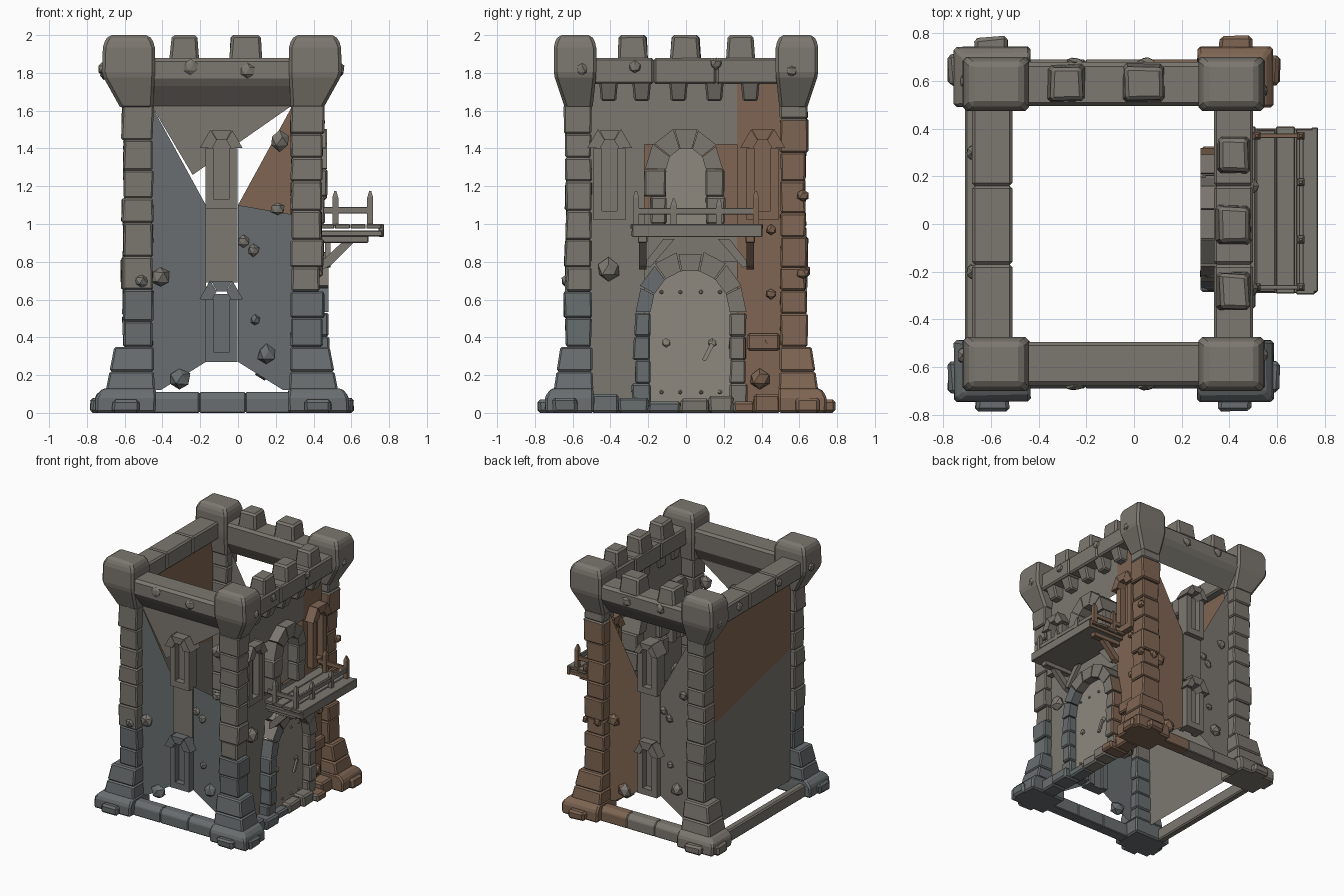
import bpy, bmesh, math, random
from mathutils import Vector

if "Cube" in bpy.data.objects:
    bpy.data.objects.remove(bpy.data.objects["Cube"])

random.seed(4)
XC = -0.085                                   # tower axis in x

def mat(name, c):
    m = bpy.data.materials.new(name)
    m.diffuse_color = (*c, 1)
    m.use_nodes = True
    m.node_tree.nodes["Principled BSDF"].inputs["Base Color"].default_value = m.diffuse_color
    return m
STONE = [mat("stone", (.20, .185, .16)), mat("slate", (.14, .155, .16)),
         mat("brown_stone", (.21, .13, .085)), mat("pale_stone", (.27, .245, .205))]

def finish(name, bm, tone=None):
    bmesh.ops.recalc_face_normals(bm, faces=bm.faces)
    me = bpy.data.meshes.new(name)
    bm.to_mesh(me)
    bm.free()
    for m in STONE:
        me.materials.append(m)
    for p in me.polygons:                     # weathering tone by location
        x, y, z = p.center
        t = 2 if (x > .15 and y > .3 and z < 1.55) else 1 if (z < .7 and y < -.1) else 0
        p.material_index = t if tone is None else tone
    ob = bpy.data.objects.new(name, me)
    bpy.context.collection.objects.link(ob)
    return ob

def loft(bm, rings, bevel=.012, jit=0.0):
    """Stack of rectangles (x0, x1, y0, y1, z), closed and bevelled."""
    rs = []
    for x0, x1, y0, y1, z in rings:
        rs.append([bm.verts.new((x + random.uniform(-jit, jit), y + random.uniform(-jit, jit), z))
                   for x, y in ((x0, y0), (x1, y0), (x1, y1), (x0, y1))])
    fs = [bm.faces.new(rs[0]), bm.faces.new(rs[-1])]
    for a, b in zip(rs, rs[1:]):
        for i in range(4):
            fs.append(bm.faces.new((a[i], a[(i + 1) % 4], b[(i + 1) % 4], b[i])))
    if bevel:
        es = {e for f in fs for e in f.edges}
        bmesh.ops.recalc_face_normals(bm, faces=fs)
        bmesh.ops.bevel(bm, geom=list(es), offset=bevel, segments=1, affect='EDGES', profile=.5)

def box(bm, x0, x1, y0, y1, z0, z1, bevel=.01, jit=0.0):
    loft(bm, [(x0, x1, y0, y1, z0), (x0, x1, y0, y1, z1)], bevel, jit)

# Maps from (u along wall, v up, d across wall) to world
def on_x(u, v, d): return (d, u, v)
def on_y(u, v, d): return (u, d, v)
def along_x(u, v, d): return (d, u, v)

def prism(bm, pts, fn, d0, d1):
    a = [bm.verts.new(fn(u, v, d0)) for u, v in pts]
    b = [bm.verts.new(fn(u, v, d1)) for u, v in pts]
    bm.faces.new(a)
    bm.faces.new(b)
    for i in range(len(a)):
        j = (i + 1) % len(a)
        bm.faces.new((a[i], a[j], b[j], b[i]))

def sheet(bm, pts, fn, d):
    bm.faces.new([bm.verts.new(fn(u, v, d)) for u, v in pts])

def arch(bm, fn, cu, cv, ri, ro, n, d0, d1, ky=1.0):
    for i in range(n):
        a, b = math.pi * i / n + .015, math.pi * (i + 1) / n - .015
        r = ro + random.uniform(-.012, .012)
        prism(bm, [(cu + q * math.cos(t), cv + q * ky * math.sin(t))
                   for q, t in ((ri, a), (r, a), (r, b), (ri, b))], fn, d0, d1)

def rock(bm, p, r, flat=(1, 1, 1)):
    vs = bmesh.ops.create_icosphere(bm, subdivisions=1, radius=r)['verts']
    for v in vs:
        v.co = Vector(p) + Vector([c * f * random.uniform(.82, 1.1) for c, f in zip(v.co, flat)])

# Corner pillars, flared feet, plinths and turret caps
for sx, xn in ((-1, "left"), (1, "right")):
    for sy, yn in ((-1, "front"), (1, "back")):
        def ring(a, b, c, d, z):
            xs = sorted((XC + sx * a, XC + sx * b))
            ys = sorted((sy * c, sy * d))
            return (*xs, *ys, z)
        bm = bmesh.new()
        z = .35
        while z < 1.6:
            h = min(random.uniform(.12, .18), 1.63 - z)
            if 1.63 - z - h < .06:
                h = 1.63 - z
            e = random.uniform(-.008, .018)
            loft(bm, [ring(.365, .525 + e, .50, .635 + e * .6, z), ring(.365, .525 + e, .50, .635 + e * .6, z + h)], .009, .005)
            z += h
        finish(f"{yn}_{xn}_pillar", bm)
        bm = bmesh.new()
        loft(bm, [ring(.35, .67, .49, .745, 0), ring(.35, .67, .49, .745, .09), ring(.355, .63, .49, .71, .13)], .012, .004)
        loft(bm, [ring(.355, .615, .49, .70, .12), ring(.36, .595, .495, .685, .22)], .01)
        loft(bm, [ring(.36, .595, .495, .685, .22), ring(.36, .57, .495, .665, .35)], .01)
        box(bm, *ring(.44, .58, .70, .785, 0)[:4], 0, .07, .015, .008)
        box(bm, *ring(.62, .695, .58, .71, 0)[:4], 0, .08, .015, .008)
        finish(f"{yn}_{xn}_plinth", bm)
        bm = bmesh.new()
        loft(bm, [ring(.365, .535, .495, .64, 1.61), ring(.355, .635, .475, .70, 1.79),
                  ring(.355, .63, .475, .70, 1.95), ring(.385, .60, .50, .675, 2.0)], .016)
        finish(f"{yn}_{xn}_turret_cap", bm)

# Broken front wall: side panels and a hanging top triangle
bm = bmesh.new()
F = -.565
sheet(bm, [(-.46, 1.63), (-.17, 1.1), (-.17, .27), (-.41, .12), (-.46, .12)], on_y, F)
sheet(bm, [(-.46, 1.63), (.29, 1.63), (-.24, 1.26)], on_y, F)
sheet(bm, [(0, 1.1), (.29, 1.05), (.29, .12), (.24, .12), (0, .27)], on_y, F)
finish("front_wall", bm)
# Back wall
bm = bmesh.new()
sheet(bm, [(-.46, 1.63), (-.17, 1.1), (-.17, .27), (-.41, .12), (-.46, .12)], on_y, -F)
sheet(bm, [(0, 1.1), (.29, 1.63), (.29, .12), (.24, .12), (0, .27)], on_y, -F)
finish("back_wall", bm)
# Left wall in two tones
bm = bmesh.new()
sheet(bm, [(-.52, .1), (.52, .1), (.52, .9), (-.52, 1.15)], on_x, -.575)
finish("left_wall_lower", bm, 0)
bm = bmesh.new()
sheet(bm, [(-.52, 1.15), (.52, .9), (.52, 1.75), (-.52, 1.75)], on_x, -.575)
finish("left_wall_upper", bm, 2)
# Right wall strips around the doorways
bm = bmesh.new()
R = .39
for pts in ([(-.51, .02), (-.22, .02), (-.22, 1.75), (-.51, 1.75)],
            [(.27, .02), (.51, .02), (.51, 1.75), (.27, 1.75)],
            [(-.22, 1.42), (.27, 1.42), (.27, 1.75), (-.22, 1.75)],
            [(-.22, .80), (.27, .80), (.27, 1.0), (-.22, 1.0)]):
    sheet(bm, pts, on_x, R)
finish("right_wall", bm)

# Base course between the plinths
bm = bmesh.new()
for k in range(3):
    a, b = -.45 + k * .245, -.45 + (k + 1) * .245
    for s in (-1, 1):
        y0, y1 = sorted((s * .60, s * .69))
        yt = sorted((s * .60, s * .665))
        loft(bm, [(a, b, y0, y1, 0), (a, b, y0, y1, .08), (a, b, *yt, .11)], .006)
box(bm, -.71, -.65, -.5, .5, 0, .1)
for y0, y1, x1, h in ((-.5, -.36, .49, .1), (-.36, -.2, .51, .08), (-.2, -.03, .47, .06), (-.03, .12, .48, .075),
                      (.12, .25, .5, .09), (.25, .36, .53, .06), (.36, .5, .49, .1)):
    box(bm, .36, x1, y0, y1, 0, h, .012, .005)
finish("base_course", bm)

# Parapet bands
bm = bmesh.new()
for s in (-1, 1):
    prism(bm, [(s * y, z) for y, z in ((.56, 1.62), (.655, 1.73), (.68, 1.77), (.68, 1.86), (.66, 1.88),
                                       (.51, 1.88), (.495, 1.86), (.50, 1.72))], along_x, -.46, .29)
for a, b in ((-.5, -.17), (-.17, .16), (.16, .5)):
    box(bm, -.68, -.51, a, b, 1.74, 1.88, .012)
    box(bm, .335, .50, a, b, 1.74, 1.88, .012)
finish("parapet", bm)

# Merlons on the back and right, corbels under the right parapet
bm = bmesh.new()
for a, b in ((-.365, -.205), (-.05, .13)):
    loft(bm, [(a, b, .51, .67, 1.86), (a + .015, b - .015, .52, .655, 2.0)], .014, .006)
for a, b in ((-.365, -.2), (-.085, .08), (.21, .365)):
    loft(bm, [(.345, .49, a, b, 1.86), (.36, .48, a + .012, b - .012, 2.0)], .014, .006)
finish("merlons", bm)
bm = bmesh.new()
for y in (-.41, -.235, -.04, .15, .34):
    loft(bm, [(.37, .45, y - .04, y + .04, 1.65), (.37, .49, y - .05, y + .05, 1.76)], .01)
finish("corbels", bm)

# Arrow slits: jambs, recessed panel, arched head
def slit(name, fn, c, z0, z1, s, d):
    bm = bmesh.new()
    for k in (-1, 1):
        u = sorted((c + k * .04, c + k * .085))
        prism(bm, [(u[0], z0), (u[1], z0), (u[1], z1), (u[0], z1)], fn, d - s * .05, d + s * .05)
    prism(bm, [(c - .05, z0), (c + .05, z0), (c + .05, z1 + .03), (c - .05, z1 + .03)], fn, d - s * .03, d)
    prism(bm, [(c - .085, z0), (c + .085, z0), (c + .06, z0 + .05), (c - .06, z0 + .05)], fn, d, d + s * .05)
    arch(bm, fn, c, z1, .05, .11, 3, d - s * .055, d + s * .075)
    finish(name, bm)
for s, n in ((-1, "front"), (1, "back")):
    slit(n + "_upper_slit", on_y, -.087, 1.08, 1.40, s, s * .565)
    slit(n + "_lower_slit", on_y, -.087, .27, .60, s, s * .565)
    bm = bmesh.new()
    prism(bm, [(-.172, .69), (-.002, .69), (-.002, 1.1), (-.172, 1.1)], on_y, s * .55, s * .575)
    finish(n + "_slit_apron", bm)
for s, n in ((-1, "near"), (1, "far")):
    slit("right_%s_slit" % n, on_x, s * .405, 1.02, 1.40, 1, R)

# Doorways: jamb stones, voussoirs, leaf
def doorway(name, c, z0, zs, ri, ro, n, d0, d1, leaf):
    bm = bmesh.new()
    k = max(2, round((zs - z0) / .12))
    h = (zs - z0) / k
    for i in range(k):
        for s in (-1, 1):
            y = sorted((c + s * ri, c + s * (ro + random.uniform(-.02, .02))))
            box(bm, d0 + random.uniform(0, .03), d1 + random.uniform(-.012, .015), *y, z0 + i * h, z0 + (i + 1) * h, .009, .004)
    arch(bm, on_x, c, zs, ri, ro, n, d0, d1 + .01, 1.08)
    finish(name + "_surround", bm)
    bm = bmesh.new()
    pts = [(c + ri * 1.03, z0), *[(c + ri * 1.03 * math.cos(math.pi * i / 8), zs + ri * 1.1 * math.sin(math.pi * i / 8)) for i in range(9)],
           (c - ri * 1.03, z0)]
    prism(bm, pts, on_x, leaf - .03, leaf)
    finish(name + "_leaf", bm, 3)
doorway("door", .022, .03, .53, .21, .30, 7, .28, .47, .41)
doorway("balcony_door", .0, 1.0, 1.29, .105, .205, 5, .28, .46, .37)

# Door rivets, ring boss and lever handle
bm = bmesh.new()
for y in (-.13, -.03, .08, .18):
    for z in (.11, .64):
        rock(bm, (.412, y, z), .012)
rock(bm, (.415, -.105, .37), .026, (.6, 1, 1))
rock(bm, (.415, .14, .37), .024, (.6, 1, 1))
prism(bm, [(.085, .28), (.105, .275), (.15, .36), (.13, .37)], on_x, .42, .435)
finish("door_fittings", bm, 3)

# Balcony: planks, joists, posts, rails and braces
bm = bmesh.new()
for i in range(4):
    x = .43 + i * .083
    box(bm, x, x + .08, -.29 + random.uniform(-.008, .01), .40 + random.uniform(-.01, .01), .975, 1.0, .004)
box(bm, .44, .765, -.29, .40, .935, .965, .004)
box(bm, .745, .772, -.285, .405, .93, 1.0, .004)
finish("balcony_deck", bm)
bm = bmesh.new()
for x, y in ((.70, -.265), (.70, -.065), (.70, .175), (.70, .37), (.515, -.265), (.515, .37)):
    e = .016
    h = 1.16 if abs(y) > .2 else 1.12
    loft(bm, [(x - e, x + e, y - e, y + e, .99), (x - e, x + e, y - e, y + e, h - .02), (x - .005, x + .005, y - .005, y + .005, h + .015)], 0)
box(bm, .692, .712, -.28, .385, 1.05, 1.085, .003)
for y in (-.265, .37):
    box(bm, .45, .715, y - .01, y + .01, 1.055, 1.09, .003)
finish("balcony_railing", bm)
bm = bmesh.new()
for y in (-.23, .34):
    prism(bm, [(.45, .76), (.49, .78), (.64, .93), (.58, .93), (.45, .81)], on_y, y - .02, y + .02)
    box(bm, .44, .69, y - .025, y + .025, .90, .94, .004)
    prism(bm, [(y, .78), (y - math.copysign(.04, y), .77), (y - math.copysign(.17, y), .92), (y - math.copysign(.11, y), .92)], on_x, .46, .49)
finish("balcony_braces", bm)

# Loose stones standing proud of the walls
bm = bmesh.new()
front = ((-.41, .72, .058), (-.51, .7, .04), (.03, .91, .035), (.08, .86, .035), (.09, .49, .03),
         (.15, .31, .055), (-.31, .18, .062), (.21, 1.08, .04), (.22, 1.44, .055))
for x, z, r in front:
    y = .565 if -.45 < x < .27 else .63
    rock(bm, (x, -y, z), r, (1, .8, 1))
    if z < 1.2:
        rock(bm, (2 * XC - x, y, z + .05), r, (1, .8, 1))
for x, z in ((-.25, 1.83), (.05, 1.81)):
    for s in (-1, 1):
        rock(bm, (x, s * .68, z), .042, (1, .5, 1))
for y, z, r in ((-.41, .76, .065), (.39, .18, .058), (.45, .63, .03), (.45, .97, .03), (.42, .37, .035)):
    rock(bm, (R + .02, y, z), r, (.8, 1, 1))
for y, z, x in ((-.55, 1.82, .54), (.56, 1.81, .54), (.16, 1.85, .5), (-.27, 1.83, .5), (.62, 1.15, .45),
                (.62, .74, .45), (-.55, 1.82, -.72), (.6, 1.8, -.71), (.3, 1.82, -.68), (-.2, 1.82, -.68)):
    rock(bm, (x, y, z), .036, (.7, 1, 1))
box(bm, .38, .43, .325, .495, .33, .42, .01)
finish("loose_stones", bm)
